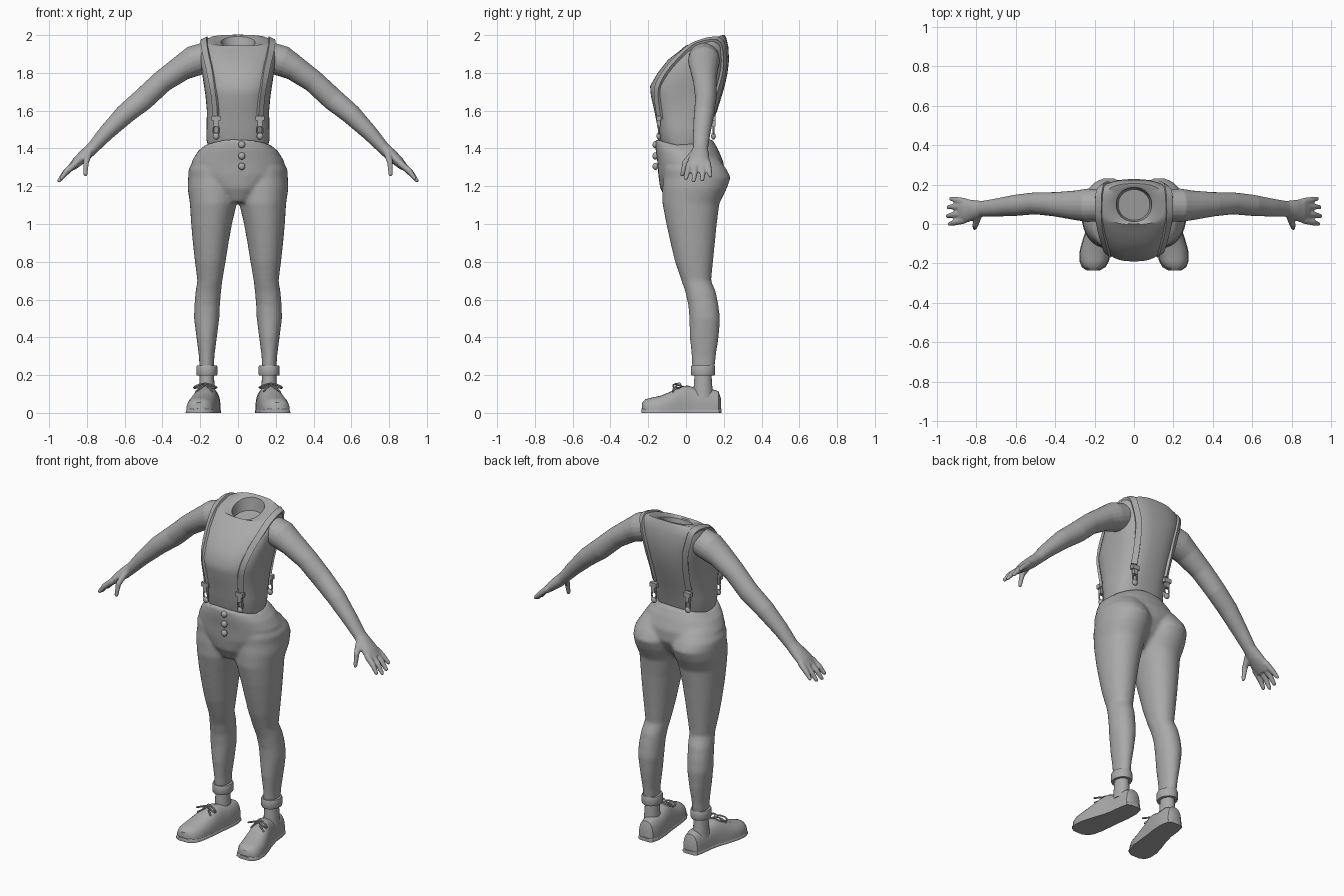
import bpy, bmesh, math
from mathutils import Vector
from mathutils.bvhtree import BVHTree

if "Cube" in bpy.data.objects:
    bpy.data.objects.remove(bpy.data.objects["Cube"])

grey = bpy.data.materials.new("plain grey")
grey.diffuse_color = (0.4, 0.4, 0.4, 1)
grey.use_nodes = True
grey.node_tree.nodes["Principled BSDF"].inputs["Base Color"].default_value = grey.diffuse_color


def finish(bm, name, mirror=False, voxel=0, smooth=0, angle=40):
    bmesh.ops.recalc_face_normals(bm, faces=bm.faces)
    me = bpy.data.meshes.new(name)
    bm.to_mesh(me)
    bm.free()
    ob = bpy.data.objects.new(name, me)
    bpy.context.collection.objects.link(ob)
    me.materials.append(grey)
    if voxel:
        m = ob.modifiers.new("blend", 'REMESH')
        m.mode, m.voxel_size, m.use_smooth_shade = 'VOXEL', voxel, True
        m = ob.modifiers.new("soften", 'SMOOTH')
        m.factor, m.iterations = 0.5, smooth
    if mirror:
        m = ob.modifiers.new("mirror", 'MIRROR')
        m.use_mirror_merge = False
    bpy.ops.object.select_all(action='DESELECT')
    ob.select_set(True)
    bpy.context.view_layer.objects.active = ob
    bpy.ops.object.shade_smooth_by_angle(angle=math.radians(angle))
    return ob


def loft(bm, rings, closed=False):
    vs = [[bm.verts.new(p) for p in r] for r in rings]
    n = len(vs[0])
    pairs = list(zip(vs, vs[1:])) + ([(vs[-1], vs[0])] if closed else [])
    for a, b in pairs:
        for i in range(n):
            j = (i + 1) % n
            bm.faces.new((a[i], a[j], b[j], b[i]))
    if not closed:
        bm.faces.new(vs[0])
        bm.faces.new(vs[-1])


def level(z, x0, x1, y0, y1, slope=0, saddle=0, p=2.0, n=32):
    """Horizontal rounded ring that may tilt front to back or dip at the sides."""
    out = []
    for i in range(n):
        a = math.tau * i / n
        c, s = math.cos(a), math.sin(a)
        u = math.copysign(abs(c) ** (2 / p), c)
        v = math.copysign(abs(s) ** (2 / p), s)
        h = (y1 - y0) / 2
        out.append(Vector(((x0 + x1) / 2 + u * (x1 - x0) / 2, (y0 + y1) / 2 + v * h,
                           z + slope * v * h + saddle * c * c)))
    return out


def tube(bm, pts, radii, n=14, closed=False, side=(0, 1, 0)):
    """Tube along points; radii are (along side axis, across it)."""
    pts = [Vector(p) for p in pts]
    rings, m = [], len(pts)
    for i, p in enumerate(pts):
        a, b = (pts[i - 1], pts[(i + 1) % m]) if closed else (pts[max(i - 1, 0)], pts[min(i + 1, m - 1)])
        t = (b - a).normalized()
        v = t.cross(Vector(side)).normalized()
        u = v.cross(t)
        ra, rb = radii[i] if isinstance(radii, list) else radii
        rings.append([p + u * ra * math.cos(k * math.tau / n) + v * rb * math.sin(k * math.tau / n)
                      for k in range(n)])
    loft(bm, rings, closed)


def ball(bm, loc, r, sy=1):
    vs = bmesh.ops.create_uvsphere(bm, u_segments=14, v_segments=8, radius=r)["verts"]
    for v in vs:
        v.co = Vector((v.co.x, v.co.y * sy, v.co.z)) + Vector(loc)


def box(bm, loc, size):
    vs = bmesh.ops.create_cube(bm, size=1)["verts"]
    for v in vs:
        v.co = Vector(a * b for a, b in zip(v.co, size)) + Vector(loc)


# shirt body with open, tilted neckline
shirt = [(1.38, .15, -.12, .10, 0), (1.45, .168, -.14, .12, 0), (1.52, .166, -.152, .135, 0),
         (1.60, .165, -.168, .165, 0), (1.68, .172, -.186, .19, 0), (1.73, .18, -.19, .205, 0),
         (1.80, .19, -.15, .22, 0), (1.87, .2, -.095, .228, 0), (1.925, .206, -.04, .224, .1),
         (1.96, .196, -.01, .214, .2), (1.973, .16, -.003, .205, .28), (1.967, .105, 0, .195, .35),
         (1.962, .09, .012, .185, .35), (1.90, .08, .02, .175, .2)]
bm = bmesh.new()
loft(bm, [level(z, -w, w, f, b, s, p=2.6 if w > .15 else 2.1, n=40) for z, w, f, b, s in shirt])
bmesh.ops.recalc_face_normals(bm, faces=bm.faces)
tree = BVHTree.FromBMesh(bm)
finish(bm, "shirt_body")

# trousers: pelvis and two legs blended together
hips = [(1.452, .175, -.162, .137, -.035), (1.40, .213, -.162, .168, -.015), (1.33, .246, -.152, .198, 0),
        (1.26, .24, -.147, .2, 0), (1.19, .16, -.137, .16, 0), (1.115, .06, -.10, .09, 0)]
leg = [(1.35, .02, .225, -.11, .17), (1.29, 0, .262, -.12, .215), (1.245, -.006, .264, -.12, .236),
       (1.19, -.006, .267, -.125, .217), (1.11, .006, .255, -.125, .177), (1.0, .032, .248, -.104, .163),
       (.9, .05, .239, -.082, .153), (.8, .066, .228, -.058, .143), (.7, .083, .215, -.024, .133),
       (.64, .09, .225, -.003, .158), (.57, .096, .231, .012, .172), (.5, .099, .233, .018, .18),
       (.4, .112, .22, .02, .173), (.3, .125, .207, .03, .158), (.22, .127, .203, .035, .15)]
bm = bmesh.new()
loft(bm, [level(z, -w, w, f, b, 0, s, 2.2) for z, w, f, b, s in hips])
for sx in (1, -1):
    loft(bm, [level(z, sx * a, sx * c, f, b, p=2.1) for z, a, c, f, b in leg])
finish(bm, "trousers", voxel=.011, smooth=4, angle=60)

# trouser cuffs
bm = bmesh.new()
loft(bm, [level(z, .165 - r, .165 + r, .09 - r * 1.15, .09 + r * 1.15, n=24)
          for z, r in ((.197, .045), (.197, .053), (.205, .056), (.242, .056), (.25, .053), (.25, .04))])
finish(bm, "trouser_cuffs", True)

# ankles
bm = bmesh.new()
loft(bm, [level(z, .165 - r, .165 + r, .09 - r * 1.2, .09 + r * 1.2, n=20)
          for z, r in ((.08, .045), (.14, .041), (.21, .037))])
finish(bm, "ankles", True)

# arms with hands
arm = [((.16, .095, 1.885), (.08, .08)), ((.235, .095, 1.862), (.085, .082)), ((.30, .095, 1.825), (.075, .068)),
       ((.4, .1, 1.755), (.062, .06)), ((.5, .105, 1.662), (.056, .06)), ((.6, .095, 1.58), (.054, .054)),
       ((.7, .083, 1.48), (.046, .042)), ((.77, .077, 1.402), (.04, .033)), ((.81, .072, 1.365), (.05, .033)),
       ((.85, .067, 1.33), (.06, .028)), ((.882, .067, 1.298), (.058, .02))]
fingers = [((.86, .02, 1.32), (.91, .008, 1.277), (.935, 0, 1.243)),
           ((.865, .053, 1.318), (.917, .046, 1.27), (.946, .04, 1.23)),
           ((.865, .087, 1.318), (.913, .088, 1.27), (.942, .086, 1.235)),
           ((.855, .113, 1.325), (.9, .122, 1.285), (.928, .128, 1.256)),
           ((.79, .04, 1.375), (.805, -.005, 1.325), (.808, -.02, 1.262))]
bm = bmesh.new()
tube(bm, [a[0] for a in arm], [a[1] for a in arm], 20)
for f in fingers:
    tube(bm, f, [(.019, .019), (.016, .016), (.011, .011)], 10, side=(.3, 1, .2))
    ball(bm, f[-1], .011)
finish(bm, "arms", True, voxel=.006, smooth=3, angle=60)

# shoes: sections from heel to toe
last = [(.185, .15, .03, .075), (.172, .15, .048, .115), (.13, .15, .058, .128), (.06, .155, .06, .128),
        (.01, .165, .063, .145), (-.03, .174, .067, .14), (-.07, .183, .072, .118), (-.13, .195, .077, .092),
        (-.185, .202, .072, .08), (-.215, .205, .058, .072), (-.232, .207, .03, .055)]


def shoe(name, grow, height):
    bm = bmesh.new()
    rings = []
    for y, x, w, h in last:
        h = height or h
        y = y * (1 + grow)
        w = w * (1 + 2 * grow)
        arc = [math.pi * k / 14 for k in range(15)]
        e = .25 if height else .75
        rings.append([Vector((x + w * math.copysign(abs(math.cos(a)) ** e, math.cos(a)), y,
                              h * (.12 + .88 * math.sin(a) ** .8) if 0 < a < math.pi - .01 else 0)) for a in arc])
    loft(bm, rings)
    finish(bm, name, True)


shoe("shoe_uppers", 0, 0)
shoe("shoe_soles", .02, .022)

# lace bows
bm = bmesh.new()
for sx in (1, -1):
    loop = [(.174 + sx * (.03 - .03 * math.cos(a)), -.035 - .018 * math.sin(a) - .012 * (1 - math.cos(a)),
             .152 - .009 * (1 - math.cos(a)) + .006 * math.sin(a)) for a in [math.tau * k / 16 for k in range(16)]]
    tube(bm, loop, (.005, .005), 6, True, (0, 0, 1))
    tube(bm, [(.174, -.04, .15), (.174 + sx * .025, -.065, .13), (.18 + sx * .045, -.07, .112)],
         (.005, .005), 6, side=(0, 0, 1))
ball(bm, (.174, -.037, .152), .01)
finish(bm, "shoe_laces", True)

# suspender straps laid on the shirt surface
guide = [(.145, -.17, 1.55), (.155, -.19, 1.65), (.165, -.19, 1.74), (.178, -.14, 1.83), (.19, -.07, 1.9),
         (.195, 0, 1.97), (.19, .08, 2), (.19, .15, 2.01), (.185, .22, 1.97), (.18, .25, 1.9),
         (.17, .25, 1.8), (.162, .23, 1.7), (.155, .2, 1.62), (.145, .17, 1.55)]
fit = []
for a, b in zip(guide, guide[1:]):
    for k in range(3):
        co, no = tree.find_nearest(Vector(a).lerp(Vector(b), k / 3))[:2]
        fit.append((co + no * .004, no))
for _ in range(3):
    fit = [fit[0]] + [((p[0] + q[0] * 2 + r[0]) / 4, (p[1] + q[1] * 2 + r[1]).normalized())
                      for p, q, r in zip(fit, fit[1:], fit[2:])] + [fit[-1]]
bm = bmesh.new()
rings = []
for i, (p, no) in enumerate(fit):
    t = (fit[min(i + 1, len(fit) - 1)][0] - fit[max(i - 1, 0)][0]).normalized()
    w = t.cross(no).normalized() * .017
    d = w.cross(t).normalized() * .009
    rings.append([p + w + d, p - w + d, p - w - d, p + w - d])
loft(bm, rings)
finish(bm, "suspender_straps", True)

# clips, rings and buttons at strap ends
bm = bmesh.new()
for p, s in ((fit[0][0], -1), (fit[-1][0], 1)):
    x, y = p.x, p.y + s * .008
    box(bm, (x, y, 1.56), (.046, .024, .026))
    box(bm, (x, y, 1.535), (.024, .02, .04))
    tube(bm, [(x + .015 * math.cos(a), y, 1.497 + .028 * math.sin(a))
              for a in [math.tau * k / 16 for k in range(16)]], (.005, .005), 6, True)
    ball(bm, (x, y, 1.465), .018, .7)
finish(bm, "suspender_clips", True)

# fly buttons
bm = bmesh.new()
for z in (1.42, 1.36, 1.305):
    ball(bm, (.02, -.162, z), .019, .8)
finish(bm, "fly_buttons")
